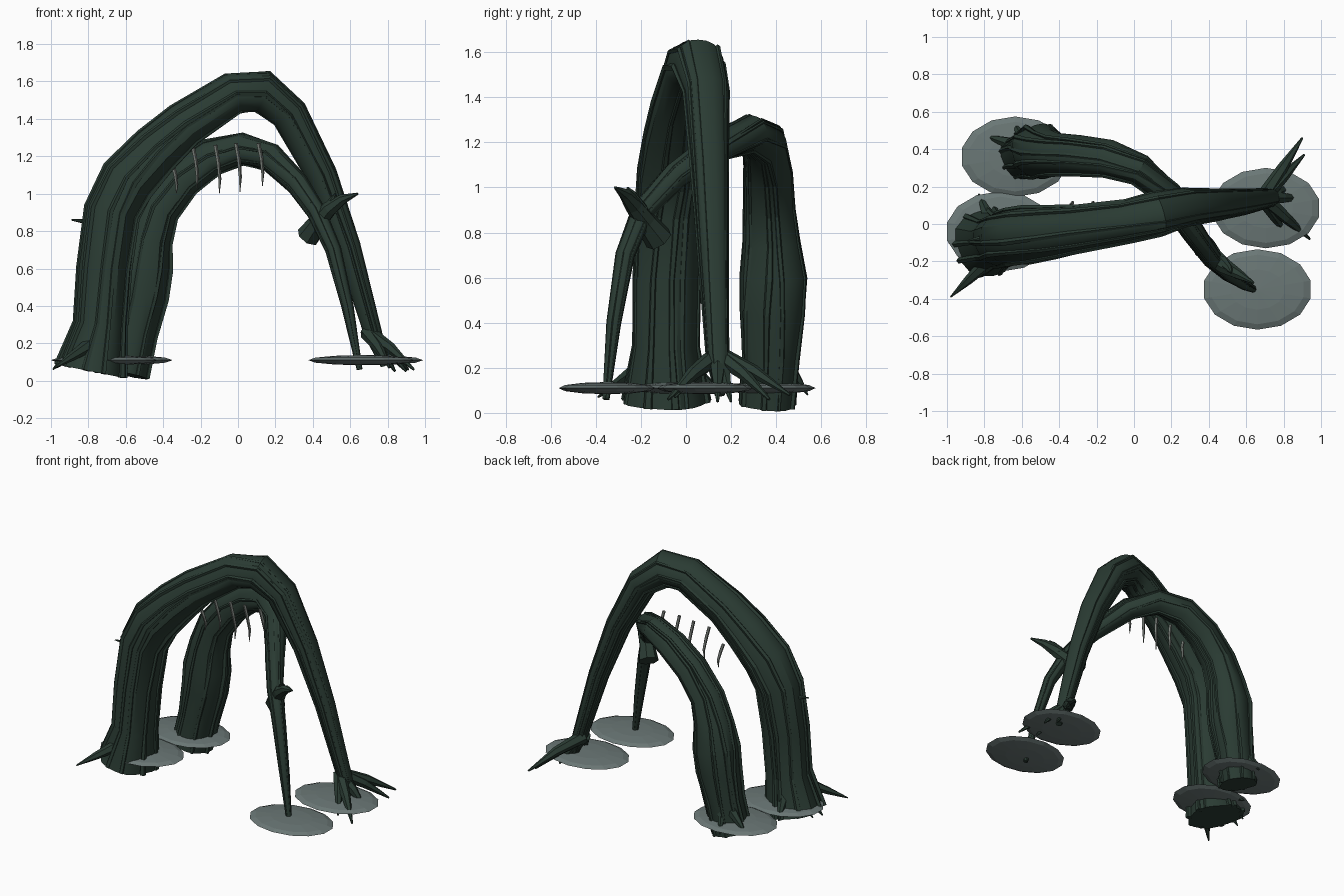
import bpy, bmesh, math, random
from mathutils import Vector

if "Cube" in bpy.data.objects:
    bpy.data.objects.remove(bpy.data.objects["Cube"])

random.seed(4)


def material(name, rgb):
    m = bpy.data.materials.new(name)
    m.diffuse_color = (*rgb, 1)
    m.use_nodes = True
    m.node_tree.nodes["Principled BSDF"].inputs["Base Color"].default_value = m.diffuse_color
    return m


BARK = material("dark green bark", (0.023, 0.044, 0.033))
WATER = material("grey water", (0.145, 0.185, 0.18))
MOSS = material("grey moss", (0.20, 0.22, 0.20))


def frames(path):
    """Centre, radius and two cross-section axes at each path point (x, y, z, r)."""
    pts = [Vector(p[:3]) for p in path]
    out = []
    for i, p in enumerate(pts):
        a, b = pts[max(i - 1, 0)], pts[min(i + 1, len(pts) - 1)]
        t = (b - a).normalized()
        ref = Vector((0, 1, 0)) if abs(t.y) < 0.9 else Vector((0, 0, 1))
        v = (ref - t * ref.dot(t)).normalized()
        out.append((p, path[i][3], t.cross(v), v))
    return out


def sweep(bm, path, sides, wobble=0.0):
    """Tapered tube along a path, closed at both ends."""
    rings = []
    for i, (p, r, u, v) in enumerate(frames(path)):
        ring = []
        for k in range(sides):
            a = math.tau * k / sides
            rr = r * (1 + wobble * math.sin(3 * a + 0.35 * i) + 0.6 * wobble * math.sin(5 * a - 0.2 * i))
            ring.append(bm.verts.new(p + rr * (u * math.cos(a) + v * math.sin(a))))
        rings.append(ring)
    for lo, hi in zip(rings, rings[1:]):
        for k in range(sides):
            j = (k + 1) % sides
            bm.faces.new((lo[k], lo[j], hi[j], hi[k]))
    bm.faces.new(rings[0][::-1])
    bm.faces.new(rings[-1])


def finish(bm, name, mat, angle=None):
    bmesh.ops.recalc_face_normals(bm, faces=bm.faces)
    me = bpy.data.meshes.new(name)
    bm.to_mesh(me)
    bm.free()
    me.materials.append(mat)
    ob = bpy.data.objects.new(name, me)
    bpy.context.collection.objects.link(ob)
    if angle:
        bpy.ops.object.select_all(action='DESELECT')
        ob.select_set(True)
        bpy.context.view_layer.objects.active = ob
        bpy.ops.object.shade_smooth_by_angle(angle=math.radians(angle))
    return ob


def trunk(name, path, ridges):
    bm = bmesh.new()
    sweep(bm, [(x, y, z, r * 0.96) for x, y, z, r in path], 18, 0.045)
    finish(bm, name, BARK, 32)
    # raised bark ridges that wander slightly along the trunk
    bm = bmesh.new()
    fr = frames(path)
    for k in range(ridges):
        a0 = math.tau * (k + random.uniform(-0.3, 0.3)) / ridges
        drift = random.uniform(-0.04, 0.04)
        line = []
        for i, (p, r, u, v) in enumerate(fr):
            a = a0 + drift * i + 0.06 * math.sin(1.3 * i + k)
            q = p + r * 0.95 * (u * math.cos(a) + v * math.sin(a))
            line.append((*q, r * random.uniform(0.08, 0.12)))
        sweep(bm, line, 5)
    finish(bm, name + "_ridges", BARK)


def branches(name, paths, sides=6):
    bm = bmesh.new()
    for p in paths:
        sweep(bm, p, sides)
    finish(bm, name, BARK)


# large arch
trunk("large_arch", [
    (-0.785, -0.09, 0.05, 0.195), (-0.735, -0.09, 0.30, 0.145), (-0.715, -0.085, 0.60, 0.147),
    (-0.675, -0.07, 0.90, 0.150), (-0.59, -0.06, 1.07, 0.153), (-0.44, -0.045, 1.23, 0.140),
    (-0.29, -0.025, 1.365, 0.125), (-0.03, 0.015, 1.535, 0.115), (0.125, 0.055, 1.55, 0.118),
    (0.275, 0.09, 1.43, 0.102), (0.45, 0.105, 1.10, 0.084), (0.59, 0.12, 0.72, 0.068),
    (0.725, 0.14, 0.25, 0.050), (0.785, 0.15, 0.08, 0.022)], 10)

# small arch that crosses beneath the large one
trunk("small_arch", [
    (-0.605, 0.36, 0.035, 0.130), (-0.56, 0.375, 0.25, 0.130), (-0.52, 0.385, 0.45, 0.148),
    (-0.505, 0.39, 0.60, 0.153), (-0.48, 0.38, 0.76, 0.130), (-0.425, 0.37, 0.92, 0.115),
    (-0.30, 0.365, 1.08, 0.108), (-0.14, 0.35, 1.195, 0.100), (0.03, 0.29, 1.24, 0.085),
    (0.18, 0.16, 1.19, 0.075), (0.32, -0.05, 1.05, 0.060), (0.42, -0.19, 0.90, 0.050),
    (0.51, -0.27, 0.70, 0.042), (0.585, -0.32, 0.40, 0.032), (0.65, -0.355, 0.06, 0.015)], 9)

# broken stub on the small arch
branches("branch_stub", [
    [(0.375, -0.12, 0.77, 0.065), (0.43, -0.18, 0.85, 0.05), (0.49, -0.23, 0.92, 0.042),
     (0.56, -0.27, 0.97, 0.028), (0.64, -0.315, 1.0, 0.006)],
    [(0.47, -0.2, 0.9, 0.035), (0.51, -0.24, 0.97, 0.02), (0.52, -0.26, 1.0, 0.005)]], 7)

# roots fanning out from the foot of the large arch
foot = Vector((0.69, 0.14, 0.26))
fan = []
for x, y, z in [(0.90, 0.46, 0.08), (0.91, 0.37, 0.06), (0.94, -0.08, 0.06),
                (0.81, -0.05, 0.07), (0.90, 0.14, 0.05), (0.84, 0.20, 0.05)]:
    tip = Vector((x, y, z))
    mid = foot.lerp(tip, 0.5) + Vector((0, 0, 0.015))
    fan.append([(*foot, 0.042), (*mid, 0.03), (*tip, 0.006)])
branches("foot_roots", fan)

# spur roots and knots around the two wide bases
spurs = []
for a, b, r in [((-0.78, -0.20, 0.20), (-0.98, -0.39, 0.07), 0.04),
                ((-0.84, -0.09, 0.20), (-0.99, -0.10, 0.06), 0.04),
                ((-0.84, -0.02, 0.18), (-0.97, -0.02, 0.07), 0.035),
                ((-0.78, 0.04, 0.18), (-0.83, 0.16, 0.08), 0.035),
                ((-0.66, 0.43, 0.20), (-0.79, 0.47, 0.10), 0.035),
                ((-0.60, 0.46, 0.20), (-0.64, 0.54, 0.08), 0.03),
                ((-0.80, -0.07, 0.85), (-0.89, -0.09, 0.86), 0.016)]:
    a, b = Vector(a), Vector(b)
    spurs.append([(*a, r), (*a.lerp(b, 0.55), r * 0.6), (*b, 0.004)])
branches("base_spurs", spurs)

# hanging moss strands
bm = bmesh.new()
for x, top, low in [(-0.34, 1.16, 1.0), (-0.23, 1.25, 1.03), (-0.11, 1.26, 1.0),
                    (0.0, 1.27, 1.01), (0.12, 1.27, 1.04)]:
    h = top - low
    sweep(bm, [(x - 0.012, 0.09, top, 0.011), (x + 0.004, 0.10, top - h * 0.35, 0.011),
               (x + 0.012, 0.115, top - h * 0.7, 0.009), (x + 0.010, 0.11, low, 0.002)], 5)
finish(bm, "moss_strands", MOSS)

# flat pools at the four feet
for i, (x, y) in enumerate([(-0.715, -0.04), (-0.635, 0.36), (0.705, 0.085), (0.66, -0.35)]):
    bm = bmesh.new()
    bmesh.ops.create_uvsphere(bm, u_segments=14, v_segments=6, radius=1)
    for v in bm.verts:
        v.co = Vector((x + v.co.x * 0.292, y + v.co.y * 0.215, 0.11 + v.co.z * 0.027))
    finish(bm, "pool_%d" % (i + 1), WATER)
